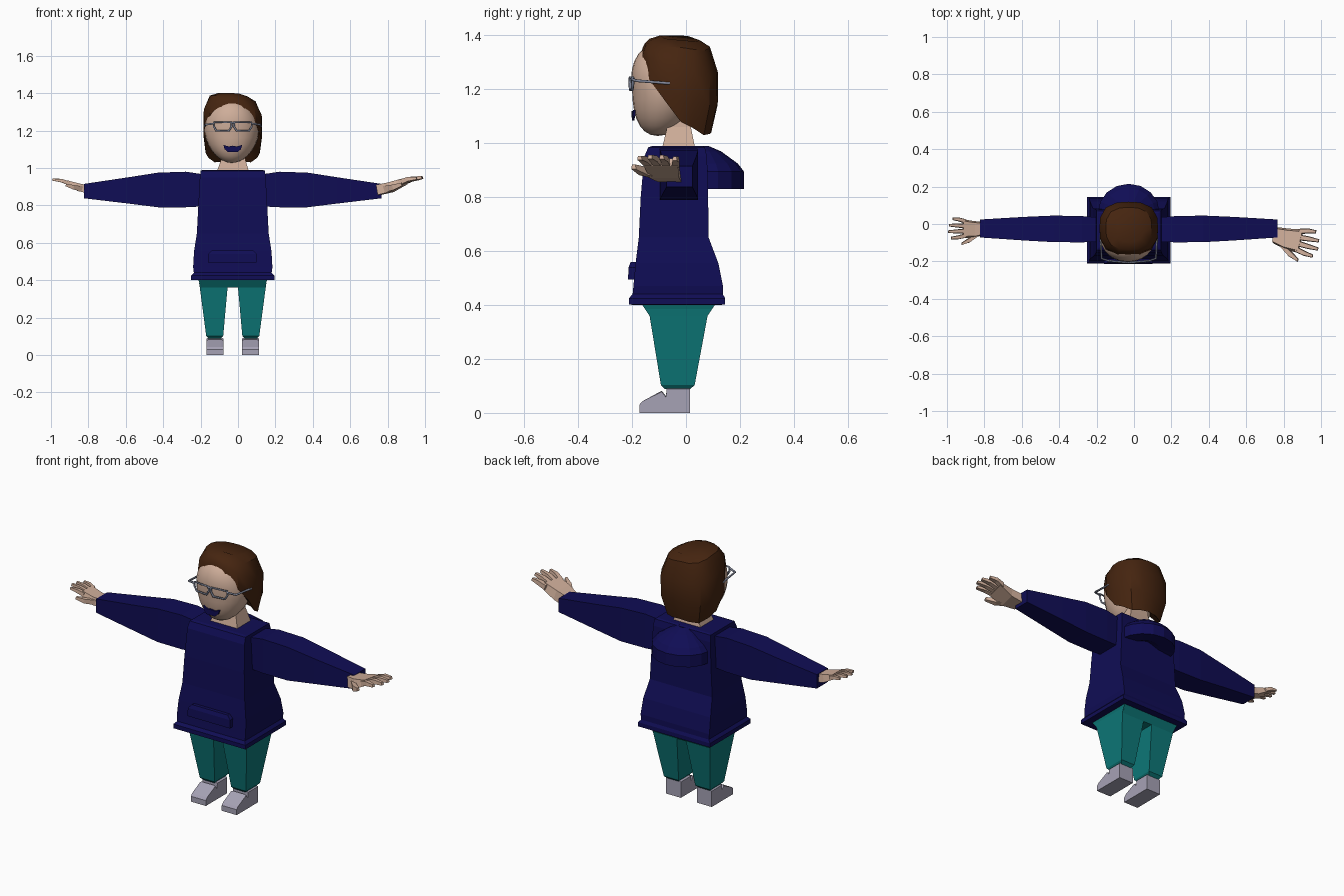
import bpy, bmesh, math
from mathutils import Vector, Matrix

if "Cube" in bpy.data.objects:
    bpy.data.objects.remove(bpy.data.objects["Cube"])

CX = -0.028  # body centre line


def mat(name, rgb):
    m = bpy.data.materials.new(name)
    m.diffuse_color = (*rgb, 1)
    m.use_nodes = True
    m.node_tree.nodes["Principled BSDF"].inputs["Base Color"].default_value = m.diffuse_color
    return m


NAVY = mat("navy cloth", (0.005, 0.004, 0.09))
TEAL = mat("teal cloth", (0.004, 0.19, 0.19))
SKIN = mat("skin", (0.62, 0.42, 0.32))
HAIR = mat("brown hair", (0.06, 0.018, 0.005))
SHOE = mat("grey shoe", (0.38, 0.36, 0.46))
FRAME = mat("glasses grey", (0.22, 0.24, 0.32))


def finish(name, bm, material, smooth=None):
    bmesh.ops.recalc_face_normals(bm, faces=bm.faces[:])
    me = bpy.data.meshes.new(name)
    bm.to_mesh(me)
    bm.free()
    ob = bpy.data.objects.new(name, me)
    bpy.context.collection.objects.link(ob)
    me.materials.append(material)
    if smooth:
        bpy.context.view_layer.objects.active = ob
        ob.select_set(True)
        bpy.ops.object.shade_smooth_by_angle(angle=math.radians(smooth))
        ob.select_set(False)
    return ob


def add_loft(bm, rings):
    """Skin a run of equal-sized closed rings and cap both ends."""
    vs = [[bm.verts.new(p) for p in r] for r in rings]
    n = len(vs[0])
    for a, b in zip(vs, vs[1:]):
        for i in range(n):
            bm.faces.new((a[i], a[(i + 1) % n], b[(i + 1) % n], b[i]))
    bm.faces.new(vs[0][::-1])
    bm.faces.new(vs[-1])


def loft(name, rings, material, smooth=None):
    bm = bmesh.new()
    add_loft(bm, rings)
    return finish(name, bm, material, smooth)


def rect(x0, x1, y0, y1, z):
    return [(x0, y0, z), (x1, y0, z), (x1, y1, z), (x0, y1, z)]


def tube(name, paths, radius, material):
    cu = bpy.data.curves.new(name, 'CURVE')
    cu.dimensions = '3D'
    cu.bevel_depth = radius
    cu.bevel_resolution = 1
    for pts, closed in paths:
        s = cu.splines.new('POLY')
        s.points.add(len(pts) - 1)
        for p, q in zip(s.points, pts):
            p.co = (*q, 1)
        s.use_cyclic_u = closed
    ob = bpy.data.objects.new(name, cu)
    bpy.context.collection.objects.link(ob)
    cu.materials.append(material)


# Sweater body: half width, front, back, height
body = [(.19, -.19, .12, .40), (.222, -.212, .145, .402), (.222, -.212, .145, .425),
        (.208, -.198, .137, .44), (.212, -.195, .137, .47), (.207, -.187, .12, .555),
        (.192, -.175, .084, .65), (.184, -.168, .082, .80), (.176, -.155, .078, .95),
        (.172, -.14, .07, .985), (.16, -.125, .06, .99)]
loft("sweater_body", [rect(CX - h, CX + h, a, b, z) for h, a, b, z in body], NAVY)

# Front pocket
loft("front_pocket", [rect(-.16, .10, -.215, -.17, .495), rect(-.16, .10, -.213, -.17, .54),
                      rect(-.14, .08, -.205, -.17, .56)], NAVY)

# Hood hanging behind the neck: one cross-section swept round the back
hood_section = [(.15, .99), (.45, .97), (.85, .925), (1, .895), (1, .83), (.45, .84), (.15, .86)]
hood = []
for i in range(9):
    a = math.radians(-90 + i * 22.5)
    hood.append([(CX + .165 * r * math.sin(a), .06 + .155 * r * math.cos(a), z)
                 for r, z in hood_section])
loft("hood", hood, NAVY)

# Sleeves: distance from centre line, front, back, bottom, top
sleeve = [(.15, -.095, .035, .795, .965), (.25, -.098, .042, .79, .98),
          (.40, -.097, .045, .79, .975), (.56, -.088, .038, .81, .95),
          (.795, -.072, .024, .838, .915)]
for side, label in ((-1, "left"), (1, "right")):
    loft(label + "_sleeve", [[(CX + side * d, a, z0), (CX + side * d, b, z0),
                              (CX + side * d, b, z1), (CX + side * d, a, z1)]
                             for d, a, b, z0, z1 in sleeve], NAVY)


# Hands: palm, four fingers and a thumb, built pointing along +x
def hand(name, side, wrist, turn, size):
    bm = bmesh.new()

    def limb(stations):
        rings = []
        for u, v, w, hv, hw in stations:
            rings.append([(u, v - hv, w - hw), (u, v + hv, w - hw),
                          (u, v + hv * .8, w + hw), (u, v - hv * .8, w + hw)])
        add_loft(bm, rings)

    limb([(-.02, 0, 0, .036, .022), (.035, -.004, 0, .046, .021), (.10, 0, .012, .052, .012)])
    for k, length in enumerate((.072, .088, .083, .062)):
        v = -.038 + k * .026
        limb([(.085, v, .01, .0125, .011), (.085 + length * .6, v * 1.25, .016, .011, .009),
              (.095 + length, v * 1.35, .012, .007, .006)])
    limb([(.01, -.025, -.004, .016, .014), (.06, -.062, -.006, .014, .012),
          (.105, -.083, -.002, .007, .007)])
    m = (Matrix.Translation(wrist) @ Matrix.Diagonal((side, 1, 1, 1)) @
         Matrix.Rotation(math.radians(turn), 4, 'Z') @
         Matrix.Rotation(math.radians(-12), 4, 'Y') @ Matrix.Scale(size, 4))
    bmesh.ops.transform(bm, matrix=m, verts=bm.verts[:])
    finish(name, bm, SKIN)


hand("left_hand", -1, (-.82, -.025, .89), 0, .98)
hand("right_hand", 1, (.775, -.065, .888), -13, 1.24)

# Trousers and shoes
loft("trouser_hips", [rect(CX - .17, CX + .17, -.135, .08, .36),
                      rect(CX - .185, CX + .185, -.165, .11, .405)], TEAL)
for side, label in ((-1, "left"), (1, "right")):
    def leg_ring(i, o, a, b, z):
        x0, x1 = sorted((CX + side * i, CX + side * o))
        return rect(x0, x1, a, b, z)
    loft(label + "_trouser_leg", [leg_ring(.063, .13, -.078, .015, .088),
                                  leg_ring(.051, .142, -.093, .032, .103),
                                  leg_ring(.028, .176, -.135, .08, .36),
                                  leg_ring(.03, .18, -.15, .095, .385)], TEAL)
    shoe = [(.015, 0), (.015, .092), (-.072, .092), (-.074, .062), (-.09, .082),
            (-.162, .043), (-.173, .03), (-.173, 0)]
    loft(label + "_shoe", [[(CX + side * (.095 + w), y, z if z < .06 or abs(w) < .04 else z - .004)
                            for y, z in shoe] for w in (-.046, -.036, .036, .046)], SHOE)

# Neck
loft("neck", [rect(-.115, .06, -.09, .035, .975), rect(-.085, .035, -.07, .018, 1.06),
              rect(-.08, .03, -.07, .018, 1.12)], SKIN)

# Head: egg shape leaning forward at the chin
bm = bmesh.new()
bmesh.ops.create_uvsphere(bm, u_segments=24, v_segments=14, radius=1)
for v in bm.verts:
    x, y, z = v.co
    narrow = 1 - .10 * max(0, -z)
    v.co = (-.033 + .147 * x * narrow, -.075 + .125 * y - .03 * max(0, -z) ** 2 - .03 * max(0, z),
            1.2 + (.168 if z > 0 else .173) * z)
finish("head", bm, SKIN, 60)


# Hair: shell whose lower edge drops from the brow to the nape
def interp(t, pts):
    for (a, p), (b, q) in zip(pts, pts[1:]):
        if t <= b:
            return p + (q - p) * max(0, t - a) / (b - a)
    return pts[-1][1]


edge = [(0, 1.338), (22, 1.315), (45, 1.25), (68, 1.16), (90, 1.08), (135, 1.03), (180, 1.04)]
girth = [(1.02, .76), (1.10, .97), (1.2, 1.0), (1.32, .99), (1.36, .93), (1.385, .82), (1.4, .5)]
N = 16
rings = [[] for _ in range(6)]
for i in range(N):
    deg = i * 360 / N
    a = math.radians(deg)
    low = interp(min(deg, 360 - deg), edge)
    dx, dy = math.sin(a), -math.cos(a)
    k = (abs(dx) ** 2.8 + abs(dy) ** 2.8) ** (-1 / 2.8)
    for j, z in enumerate((1.4, 1.387, 1.387 + (low - 1.387) * .3,
                           1.387 + (low - 1.387) * .7, low)):
        s = interp(z, girth) * k
        x = CX + .158 * dx * s
        y = -.02 + (.15 if dy < 0 else .14) * dy * s
        drop = max(0, x) * .35 + max(0, y) * .35
        rings[j].append((x, y, z - drop * max(0, (z - 1.15) / .25)))
    rings[5].append((CX + .05 * dx, -.035 + .05 * dy, 1.16))
loft("hair", rings, HAIR, 32)

# Glasses: two rims, a bridge and two temples
paths = []
for c in (-.082, .026):
    rim = [(-.05, .022), (.05, .022), (.052, .0), (.036, -.024), (-.036, -.024), (-.052, .0)]
    paths.append(([(c + x * .92, -.207 + abs(c + x + .028) ** 2 * .9, 1.222 + z)
                   for x, z in rim], True))
paths.append(([(-.04, -.207, 1.24), (-.016, -.207, 1.24)], False))
for s in (-1, 1):
    paths.append(([(CX + s * .098, -.2, 1.238), (CX + s * .145, -.185, 1.232),
                   (CX + s * .152, -.06, 1.222)], False))
tube("glasses", paths, .0055, FRAME)

# Mouth: thin smiling plate on the face
mouth = [(-.05, .018), (-.022, .01), (0, .014), (.022, .01), (.05, .018),
         (.044, -.004), (.026, -.02), (-.026, -.02), (-.044, -.004)]
loft("mouth", [[(CX + x, y + x * x * 3, 1.105 + z) for x, z in mouth] for y in (-.203, -.194)], NAVY)
